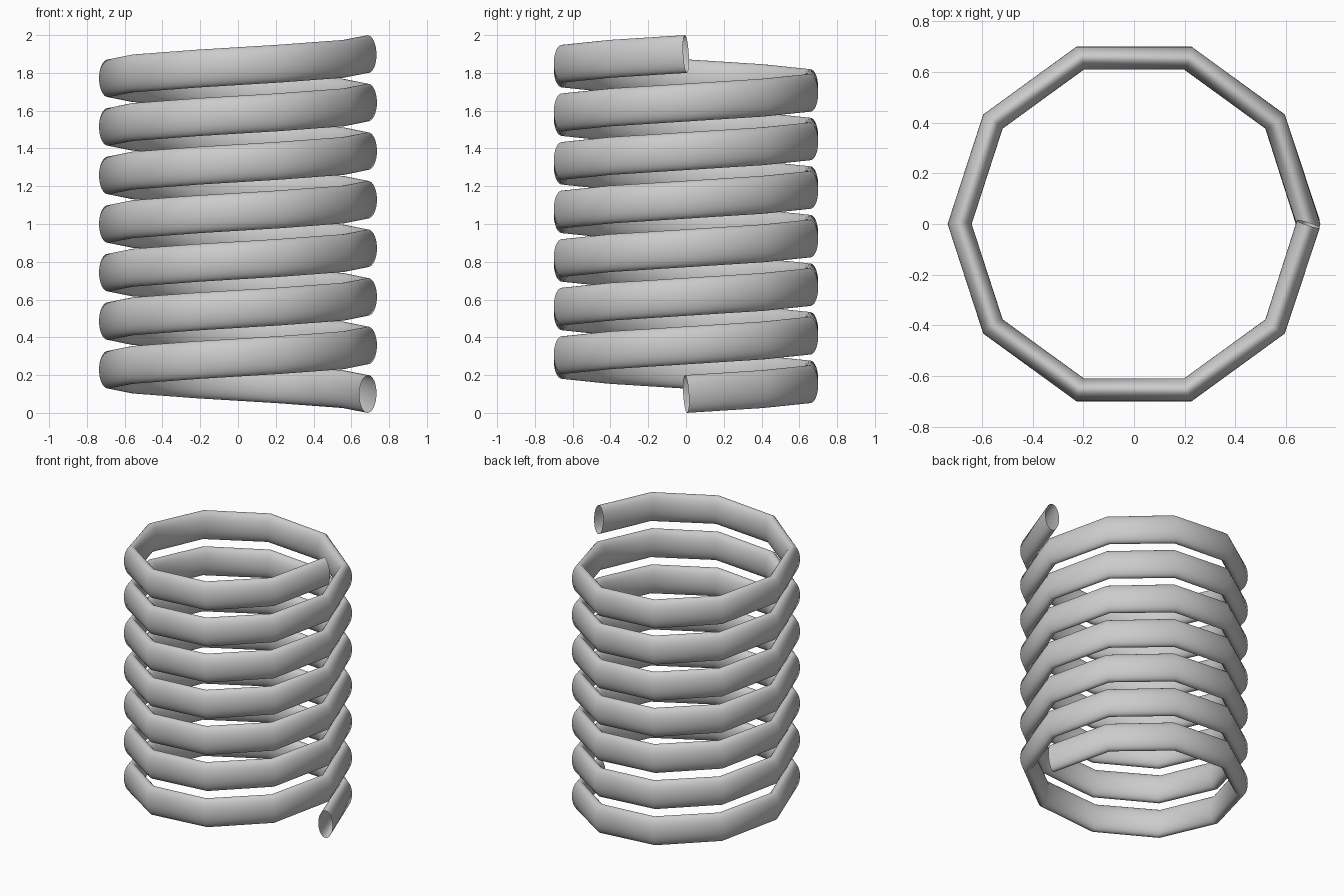
import bpy, bmesh
from math import sin, cos, pi
from mathutils import Vector

if "Cube" in bpy.data.objects:
    bpy.data.objects.remove(bpy.data.objects["Cube"])

TURNS, STEPS, SIDES = 7, 10, 32
RADIUS, HALF_W, HALF_H = 0.688, 0.0475, 0.1
Z0, Z1 = 0.1, 1.9

# Helix path, ten straight segments per turn
n = TURNS * STEPS
path = [Vector((RADIUS * cos(2 * pi * i / STEPS), RADIUS * sin(2 * pi * i / STEPS),
                Z0 + (Z1 - Z0) * i / n)) for i in range(n + 1)]

# Sweep an upright oval along the path, leaving both ends open
bm = bmesh.new()
rings = []
for i, p in enumerate(path):
    a, b = path[max(i - 1, 0)], path[min(i + 1, n)]
    tangent = (b - a).normalized()
    side = tangent.cross(Vector((0, 0, 1))).normalized()
    up = side.cross(tangent)
    rings.append([bm.verts.new(p + side * HALF_W * cos(2 * pi * k / SIDES)
                               + up * HALF_H * sin(2 * pi * k / SIDES))
                  for k in range(SIDES)])
for r, s in zip(rings, rings[1:]):
    for k in range(SIDES):
        m = (k + 1) % SIDES
        bm.faces.new((r[k], s[k], s[m], r[m])).smooth = True
bmesh.ops.recalc_face_normals(bm, faces=bm.faces)

mesh = bpy.data.meshes.new("coil_spring")
bm.to_mesh(mesh)
bm.free()
bpy.context.collection.objects.link(bpy.data.objects.new("coil_spring", mesh))
